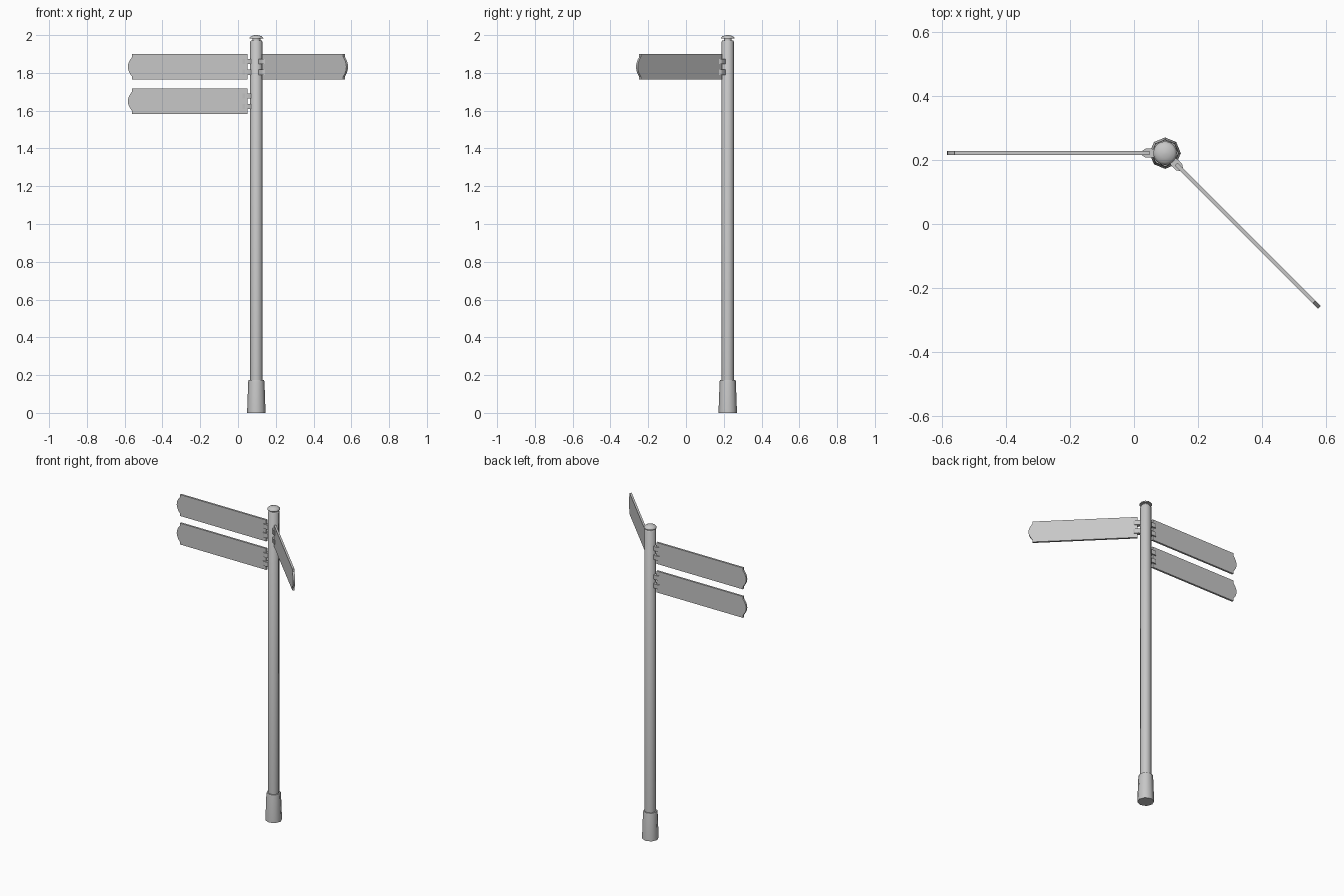
import bpy
import bmesh
from math import pi, sin, cos, radians
from mathutils import Matrix, Vector

if "Cube" in bpy.data.objects:
    bpy.data.objects.remove(bpy.data.objects["Cube"], do_unlink=True)

# One painted-metal grey for the whole signpost
grey = bpy.data.materials.new("painted grey")
grey.use_nodes = True
colour = (0.57, 0.57, 0.57, 1)
grey.diffuse_color = colour
grey.node_tree.nodes["Principled BSDF"].inputs["Base Color"].default_value = colour

CENTRE = Vector((0.097, 0.221, 0))   # axis of the post
POST_R = 0.033


def finish(bm, name, smooth_angle):
    bmesh.ops.recalc_face_normals(bm, faces=bm.faces[:])
    mesh = bpy.data.meshes.new(name)
    bm.to_mesh(mesh)
    bm.free()
    mesh.materials.append(grey)
    obj = bpy.data.objects.new(name, mesh)
    bpy.context.collection.objects.link(obj)
    bpy.ops.object.select_all(action='DESELECT')
    obj.select_set(True)
    bpy.context.view_layer.objects.active = obj
    bpy.ops.object.shade_smooth_by_angle(angle=radians(smooth_angle))
    return obj


def lathe(name, profile, sides, smooth_angle=50):
    """Turn a (radius, height) profile around the post axis, closing both ends."""
    bm = bmesh.new()
    rings = []
    for r, z in profile:
        angles = [2 * pi * i / sides for i in range(sides)]
        rings.append([bm.verts.new(CENTRE + Vector((r * cos(a), r * sin(a), z)))
                      for a in angles])
    for low, high in zip(rings, rings[1:]):
        for i in range(sides):
            j = (i + 1) % sides
            bm.faces.new((low[i], low[j], high[j], high[i]))
    bm.faces.new(rings[0])
    bm.faces.new(rings[-1])
    return finish(bm, name, smooth_angle)


def prism(name, outline, direction, matrix):
    """Extrude a flat outline along a direction, then place it."""
    bm = bmesh.new()
    face = bm.faces.new([bm.verts.new(p) for p in outline])
    extruded = bmesh.ops.extrude_face_region(bm, geom=[face])
    moved = [v for v in extruded["geom"] if isinstance(v, bmesh.types.BMVert)]
    bmesh.ops.translate(bm, verts=moved, vec=direction)
    bmesh.ops.transform(bm, matrix=matrix, verts=bm.verts[:])
    return finish(bm, name, 25)


# Post, tapered foot and domed finial
lathe("foot", [(0.049, 0), (0.043, 0.165), (0.041, 0.175)], 8)
lathe("post", [(POST_R, 0.17), (POST_R, 1.965), (0.028, 1.972)], 8)
lathe("finial_neck", [(0.021, 1.965), (0.021, 1.985)], 8)
lathe("finial_dome", [(0.037, 1.981), (0.037, 1.985), (0.029, 1.993),
                      (0.016, 1.998), (0.004, 2.0)], 16)


def sign(name, angle, z):
    """Finger board reaching outward along its local x, held by two clamps."""
    place = Matrix.Translation(CENTRE + Vector((0, 0, z))) @ Matrix.Rotation(radians(angle), 4, 'Z')
    half, thick = 0.068, 0.0125
    root, shoulder, tip = 0.048, 0.657, 0.68
    # Square shoulders with a rounded nose between them
    nose = []
    for i in range(9):
        t = -1 + i / 4
        nose.append((shoulder + (tip - shoulder) * (1 - t * t), -thick / 2, 0.052 * t))
    outline = ([(root, -thick / 2, half), (root, -thick / 2, -half),
                (shoulder, -thick / 2, -half)] + nose + [(shoulder, -thick / 2, half)])
    prism(name + "_board", outline, (0, thick, 0), place)

    # Bevelled clamps joining the board to the post
    side = [(0.028, 0.011), (0.042, 0.014), (0.061, 0.014), (0.072, 0.007)]
    clamp_height = 0.028
    for label, dz in (("upper", 0.028), ("lower", -0.028)):
        base = dz - clamp_height / 2
        plan = [(x, y, base) for x, y in side] + [(x, -y, base) for x, y in reversed(side)]
        prism(f"{name}_{label}_clamp", plan, (0, 0, clamp_height), place)


sign("right_upper_sign", 180, 1.832)
sign("right_lower_sign", 180, 1.65)
sign("left_sign", -45, 1.832)
